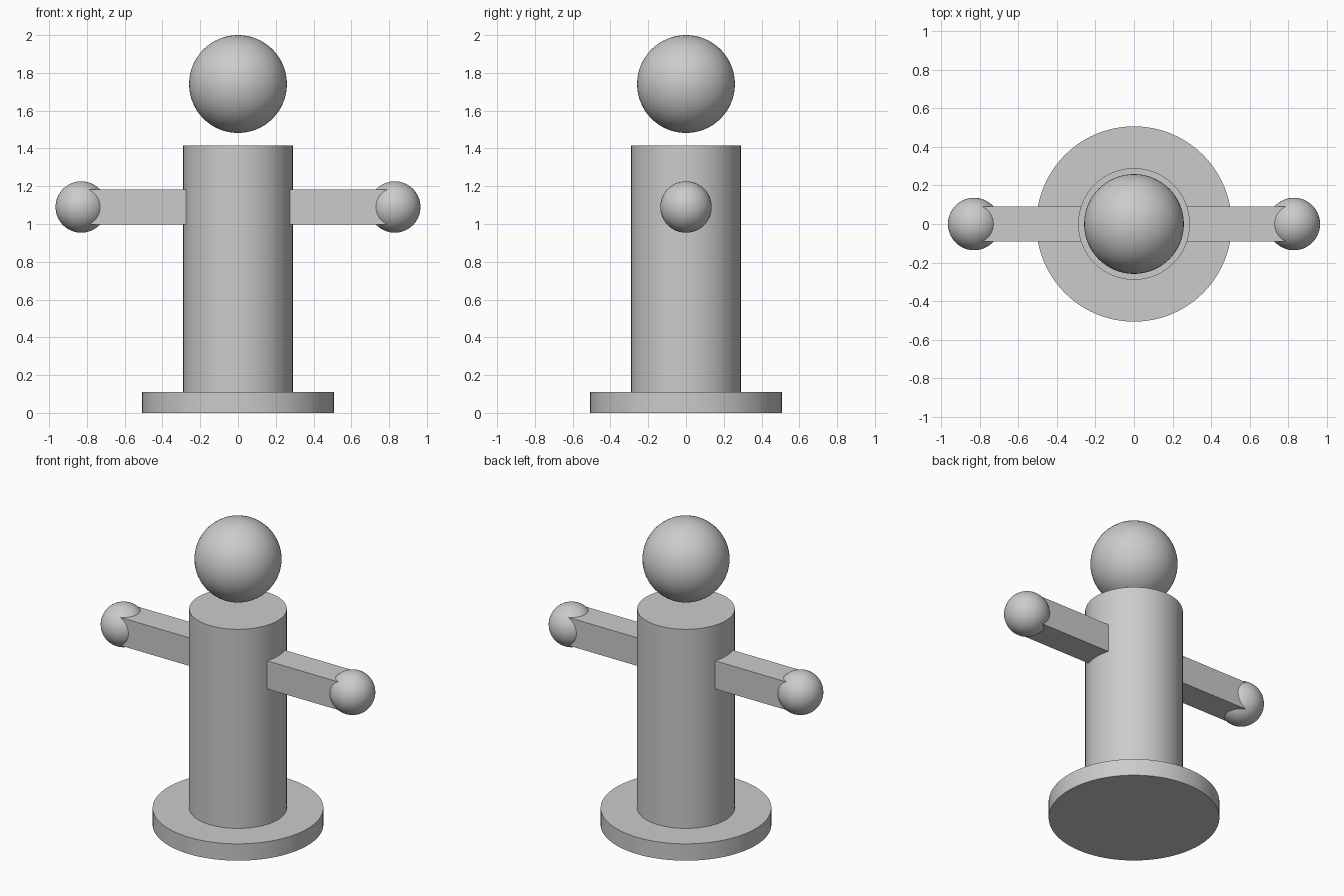
import bpy

# Remove the default object
cube = bpy.data.objects.get("Cube")
if cube:
    bpy.data.objects.remove(cube, do_unlink=True)

# Single grey material
GREY = (0.6, 0.6, 0.6, 1.0)
grey = bpy.data.materials.new("plain grey")
grey.use_nodes = True
grey.diffuse_color = GREY
grey.node_tree.nodes["Principled BSDF"].inputs["Base Color"].default_value = GREY


def finish(name):
    """Name the active primitive, colour it and smooth its curved faces."""
    obj = bpy.context.object
    obj.name = name
    obj.data.materials.append(grey)
    bpy.ops.object.shade_smooth_by_angle()
    return obj


def disc(name, radius, bottom, top):
    bpy.ops.mesh.primitive_cylinder_add(
        vertices=96, radius=radius, depth=top - bottom,
        location=(0, 0, (bottom + top) / 2))
    return finish(name)


def ball(name, radius, x, z):
    bpy.ops.mesh.primitive_uv_sphere_add(
        segments=64, ring_count=32, radius=radius, location=(x, 0, z))
    return finish(name)


BASE_TOP, BODY_TOP = 0.11, 1.415
ARM_Z, ARM_WIDTH, HAND_X = 1.09, 0.184, 0.83

# Base plate, column body and floating head
disc("base", 0.507, 0, BASE_TOP)
disc("body", 0.29, BASE_TOP, BODY_TOP)
ball("head", 0.259, 0, 1.741)

# Square arms ending inside round hands
for side, sign in (("left", 1), ("right", -1)):
    bpy.ops.mesh.primitive_cube_add(size=1, location=(sign * HAND_X / 2, 0, ARM_Z))
    bpy.context.object.scale = (HAND_X, ARM_WIDTH, ARM_WIDTH)
    bpy.ops.object.transform_apply(location=False, rotation=False, scale=True)
    finish(side + "_arm")
    ball(side + "_hand", 0.136, sign * HAND_X, ARM_Z)
